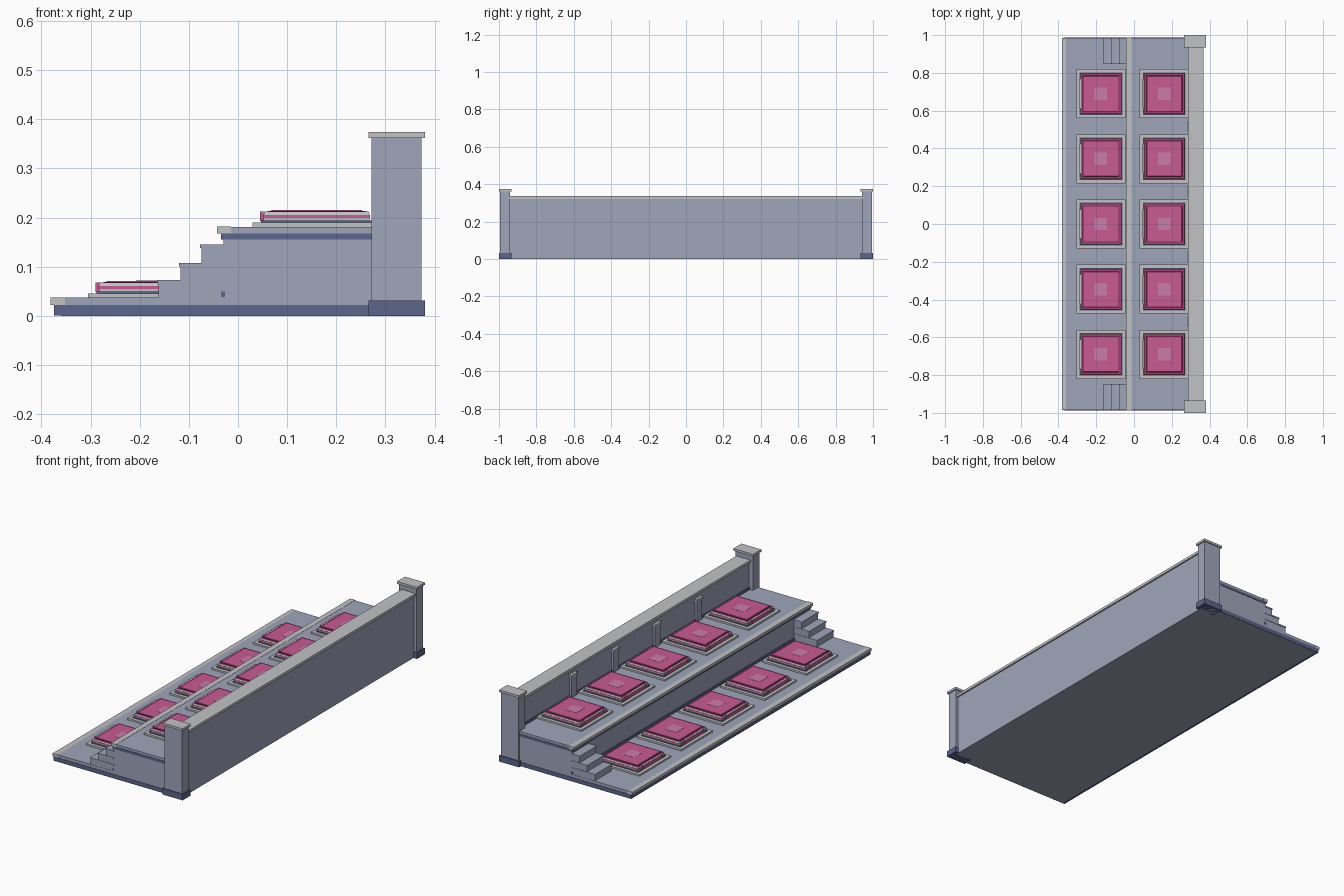
import bpy
import bmesh

cube = bpy.data.objects.get("Cube")
if cube:
    bpy.data.objects.remove(cube, do_unlink=True)


def material(name, rgb):
    m = bpy.data.materials.new(name)
    m.use_nodes = True
    m.diffuse_color = (*rgb, 1)
    m.node_tree.nodes["Principled BSDF"].inputs["Base Color"].default_value = (*rgb, 1)
    return m


stone = material("blue grey stone", (0.35, 0.38, 0.50))
trim = material("pale grey trim", (0.53, 0.54, 0.56))
navy = material("dark blue plinth", (0.107, 0.133, 0.262))
pink = material("pink panel", (0.58, 0.105, 0.285))
light_pink = material("light pink inlay", (0.60, 0.20, 0.40))
plum = material("dark pink groove", (0.17, 0.015, 0.08))


def box(name, mat, x0, x1, y0, y1, z0, z1, taper=0):
    """Box from its extents; taper draws the top edges inward."""
    bm = bmesh.new()
    bmesh.ops.create_cube(bm, size=1)
    for v in bm.verts:
        inset = taper if v.co.z > 0 else 0
        v.co.x = x1 - inset if v.co.x > 0 else x0 + inset
        v.co.y = y1 - inset if v.co.y > 0 else y0 + inset
        v.co.z = z1 if v.co.z > 0 else z0
    mesh = bpy.data.meshes.new(name)
    bm.to_mesh(mesh)
    bm.free()
    mesh.materials.append(mat)
    obj = bpy.data.objects.new(name, mesh)
    bpy.context.collection.objects.link(obj)
    return obj


END = 0.985

# Lower terrace with its dark edge band and pale front lip
box("lower_terrace", stone, -0.36, 0.32, -END, END, 0, 0.037)
box("lower_front_band", navy, -0.374, -0.36, -END - 0.002, END + 0.002, 0.001, 0.022)
for side in (-1, 1):
    ya, yb = sorted((side * END, side * (END + 0.002)))
    box("lower_end_band", navy, -0.36, 0.27, ya, yb, 0.001, 0.022)
box("lower_lip", trim, -0.381, -0.352, -END - 0.001, END + 0.001, 0.022, 0.037)

# Upper terrace with skirting, band and lip
box("upper_terrace", stone, -0.03, 0.30, -END, END, 0.037, 0.181)
box("riser_skirting", navy, -0.035, -0.026, -END - 0.002, END + 0.002, 0.038, 0.05)
box("upper_band", navy, -0.035, 0.275, -END - 0.002, END + 0.002, 0.155, 0.168)
box("upper_lip", trim, -0.043, -0.014, -END - 0.003, END + 0.003, 0.168, 0.182)

# Stairs at both ends, each step with a slight nosing
steps = ((-0.165, 0.073), (-0.12, 0.108), (-0.077, 0.145))
for side in (-1, 1):
    ya, yb = sorted((side * 0.848, side * (END - 0.001)))
    za = 0.037
    for x, top in steps:
        box("stair_step", stone, x + 0.003, -0.028, ya, yb, za, top - 0.007)
        box("stair_tread", stone, x, -0.028, ya - 0.002, yb + 0.002, top - 0.007, top)
        za = top

# Back wall, coping and skirting
box("back_wall", stone, 0.295, 0.36, -0.95, 0.95, 0, 0.322)
box("wall_coping", trim, 0.286, 0.368, -0.94, 0.94, 0.322, 0.336)
box("wall_skirting", navy, 0.289, 0.297, -0.94, 0.94, 0.181, 0.193)

# Short pilasters between the pads
for i in range(4):
    y = (i - 1.5) * 0.345
    box("pilaster", stone, 0.284, 0.297, y - 0.022, y + 0.022, 0.181, 0.29)
    box("pilaster_cap", trim, 0.281, 0.297, y - 0.026, y + 0.026, 0.29, 0.301)

# Corner posts
for side in (-1, 1):
    ya, yb = sorted((side * 0.94, side * 0.994))
    box("post", stone, 0.272, 0.373, ya, yb, 0.01, 0.364)
    ya, yb = sorted((side * 0.934, side))
    box("post_base", navy, 0.265, 0.38, ya, yb, 0, 0.031)
    box("post_cap", trim, 0.265, 0.38, ya, yb, 0.362, 0.374)

# Layers of one pad: name, colour, half width, bottom, top, taper
layers = (
    ("pad_plate", trim, 0.13, 0, 0.009, 0),
    ("pad_foot", navy, 0.113, 0.009, 0.013, 0),
    ("pad_lower_body", trim, 0.108, 0.013, 0.018, 0),
    ("pad_stripe", pink, 0.109, 0.018, 0.024, 0),
    ("pad_upper_body", trim, 0.108, 0.024, 0.030, 0.002),
    ("pad_rim", pink, 0.106, 0.030, 0.031, 0.001),
    ("pad_groove", plum, 0.099, 0.031, 0.0325, 0),
    ("pad_top", pink, 0.093, 0.0325, 0.034, 0.001),
    ("pad_inlay", light_pink, 0.033, 0.034, 0.0348, 0),
)


def pad(cx, cy, z):
    for name, mat, r, za, zb, taper in layers:
        box(name, mat, cx - r, cx + r, cy - r, cy + r, z + za, z + zb, taper)
    # Raised panel on the front side
    box("pad_front_panel", pink, cx - 0.115, cx - 0.102, cy - 0.078, cy + 0.078, z + 0.012, z + 0.0295)
    box("pad_front_cover", trim, cx - 0.115, cx - 0.106, cy - 0.078, cy + 0.078, z + 0.0295, z + 0.031)


for i in range(-2, 3):
    pad(-0.175, i * 0.345, 0.037)
    pad(0.16, i * 0.345, 0.181)
